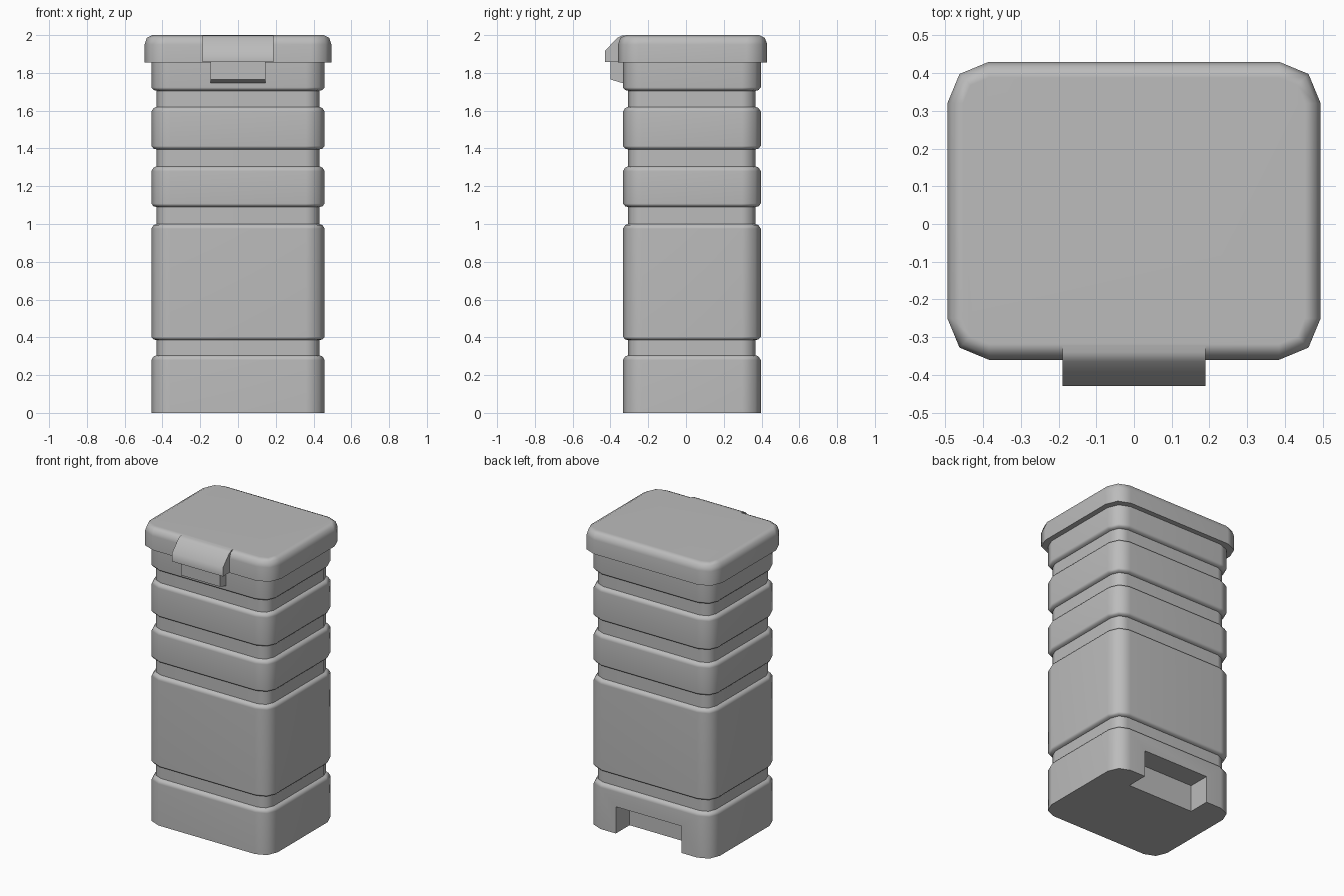
import bpy, bmesh, math

default = bpy.data.objects.get("Cube")
if default:
    bpy.data.objects.remove(default, do_unlink=True)

grey = bpy.data.materials.new("mid_grey")
grey.use_nodes = True
colour = (0.5, 0.5, 0.5, 1)
grey.diffuse_color = colour
grey.node_tree.nodes["Principled BSDF"].inputs["Base Color"].default_value = colour


def make_object(name, bm):
    bmesh.ops.recalc_face_normals(bm, faces=bm.faces)
    mesh = bpy.data.meshes.new(name)
    bm.to_mesh(mesh)
    bm.free()
    mesh.materials.append(grey)
    obj = bpy.data.objects.new(name, mesh)
    bpy.context.collection.objects.link(obj)
    return obj


def select(obj):
    bpy.ops.object.select_all(action='DESELECT')
    obj.select_set(True)
    bpy.context.view_layer.objects.active = obj


def smooth(obj):
    select(obj)
    bpy.ops.object.shade_smooth_by_angle(angle=math.radians(50))
    mod = obj.modifiers.new("even_shading", 'WEIGHTED_NORMAL')
    mod.keep_sharp = True


def rounded_ring(half_x, half_y, radius, inset, centre_y):
    """Rectangle with two-segment round corners, moved inward by inset."""
    r = radius - inset
    points = []
    for quarter, (sx, sy) in enumerate([(1, 1), (-1, 1), (-1, -1), (1, -1)]):
        for step in range(3):
            a = math.radians(90 * quarter + 45 * step)
            points.append((sx * (half_x - radius) + r * math.cos(a),
                           centre_y + sy * (half_y - radius) + r * math.sin(a)))
    return points


def rounded_tower(name, half_x, half_y, radius, centre_y, profile):
    """Stack rounded rectangles along a list of (inset, height)."""
    bm = bmesh.new()
    rings = [[bm.verts.new((x, y, z)) for x, y in
              rounded_ring(half_x, half_y, radius, inset, centre_y)]
             for inset, z in profile]
    for low, high in zip(rings, rings[1:]):
        for i in range(len(low)):
            j = (i + 1) % len(low)
            bm.faces.new((low[i], low[j], high[j], high[i]))
    bm.faces.new(rings[0])
    bm.faces.new(rings[-1])
    return make_object(name, bm)


def extruded_side(name, half_width, profile):
    """Extrude a (y, z) outline symmetrically along x."""
    bm = bmesh.new()
    ends = [[bm.verts.new((x, y, z)) for y, z in profile]
            for x in (-half_width, half_width)]
    for i in range(len(profile)):
        j = (i + 1) % len(profile)
        bm.faces.new((ends[0][i], ends[0][j], ends[1][j], ends[1][i]))
    for end in ends:
        bm.faces.new(end)
    return make_object(name, bm)


# Ribbed body with four recessed grooves
body_profile = [(0, 0)]
for low, high in [(0.305, 0.385), (1.0, 1.09), (1.305, 1.395), (1.62, 1.705)]:
    body_profile += [(0, low - 0.025), (0.012, low - 0.006), (0.028, low),
                     (0.028, high), (0.012, high + 0.004), (0, high + 0.018)]
body_profile.append((0, 1.87))
body = rounded_tower("body", 0.459, 0.365, 0.1, 0.031, body_profile)

# Notch at the bottom of the back
cutter = extruded_side("notch_cutter", 0.245,
                       [(0.25, -0.1), (0.6, -0.1), (0.6, 0.18), (0.25, 0.18)])
cutter.hide_render = True
cut = body.modifiers.new("notch", 'BOOLEAN')
cut.operation = 'DIFFERENCE'
cut.solver = 'EXACT'
cut.object = cutter
select(body)
bpy.ops.object.modifier_apply(modifier=cut.name)
bpy.data.objects.remove(cutter, do_unlink=True)

# Overhanging lid with a rounded top edge
lid = rounded_tower("lid", 0.495, 0.395, 0.11, 0.035,
                    [(0, 1.855), (0, 1.95), (0.012, 1.985), (0.042, 2.0)])

# Sloping latch hood on the lid and the catch beneath it
hood = extruded_side("latch_hood", 0.189,
                     [(-0.29, 1.999), (-0.34, 1.998), (-0.365, 1.985),
                      (-0.43, 1.915), (-0.43, 1.857), (-0.29, 1.857)])
catch = extruded_side("latch_catch", 0.145,
                      [(-0.3, 1.735), (-0.4, 1.765), (-0.4, 1.87), (-0.3, 1.87)])

for part in (body, lid, hood, catch):
    smooth(part)
